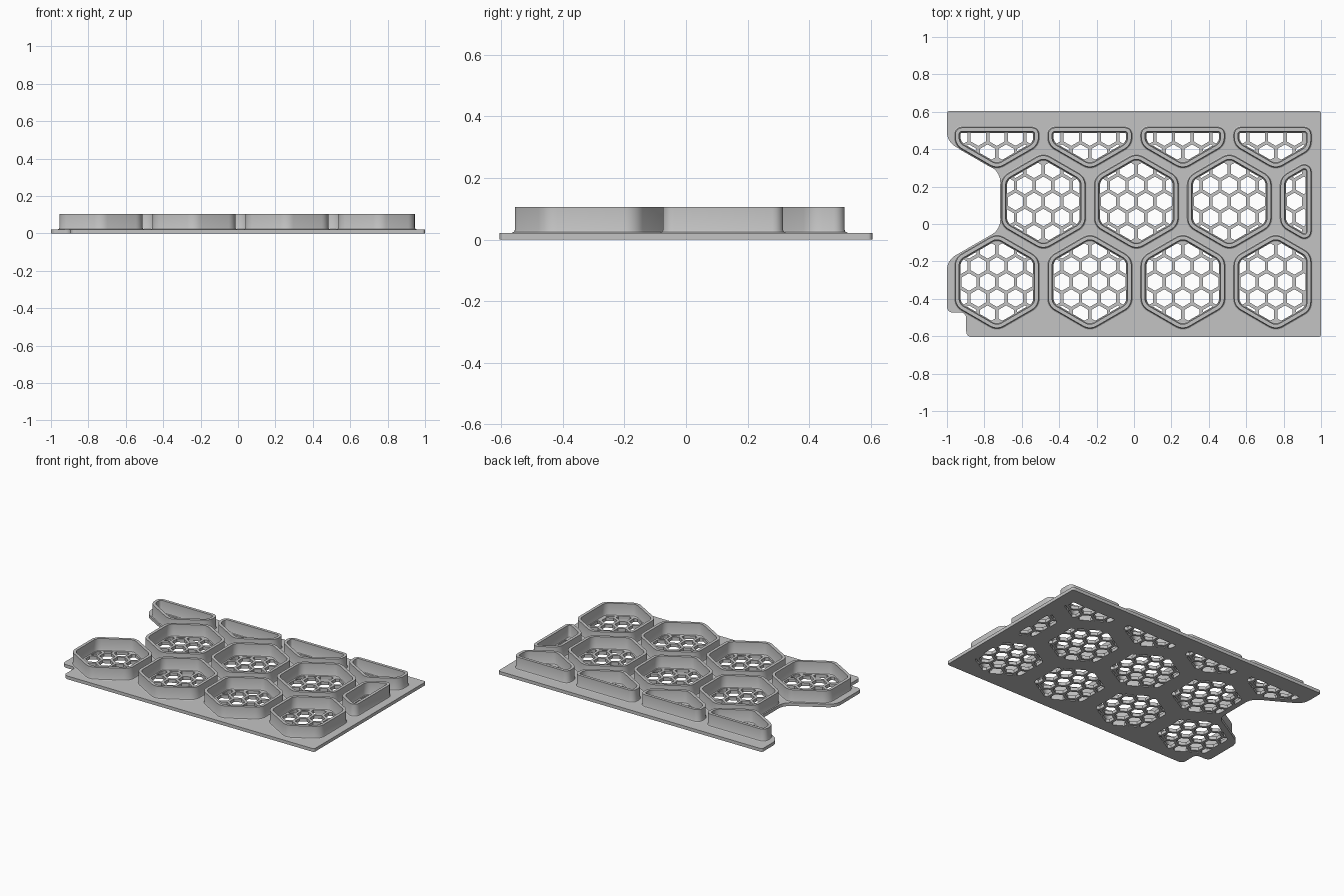
import bpy
import bmesh
import math
from mathutils import Vector

if "Cube" in bpy.data.objects:
    bpy.data.objects.remove(bpy.data.objects["Cube"], do_unlink=True)

PITCH = 0.497            # distance between neighbouring cups
ROW = PITCH * math.sqrt(3) / 2
APOTHEM = 0.222          # outer half width of a cup
PLATE_Z, TOP_Z = 0.022, 0.105
MESH_PITCH = PITCH / 5   # spacing of the small grille holes
BAR = 0.018              # grille bar width
RIGHT, BACK = 0.945, 0.515   # cups are cut off at these limits

grey = bpy.data.materials.new("mid_grey")
grey.use_nodes = True
grey.diffuse_color = (0.55, 0.55, 0.55, 1)
grey.node_tree.nodes["Principled BSDF"].inputs["Base Color"].default_value = (0.55, 0.55, 0.55, 1)


def clip(poly, normal, dist):
    """Keep the part of a convex polygon where normal . p <= dist."""
    out = []
    for a, b in zip(poly, poly[1:] + poly[:1]):
        da, db = normal.dot(a) - dist, normal.dot(b) - dist
        if da <= 0:
            out.append(a)
        if da * db < 0:
            out.append(a.lerp(b, da / (da - db)))
    return out


def hexagon(centre, apothem):
    radius = apothem / math.cos(math.pi / 6)
    return [centre + radius * Vector((math.cos(a), math.sin(a)))
            for a in (math.radians(30 + 60 * k) for k in range(6))]


def area(poly):
    return abs(sum(a.x * b.y - a.y * b.x for a, b in zip(poly, poly[1:] + poly[:1]))) / 2


def rounded(poly, radius_of, steps=6):
    """Replace each corner by an arc; radius_of(index, angle) gives its radius."""
    out = []
    for i, v in enumerate(poly):
        a = (poly[i - 1] - v).normalized()
        b = (poly[(i + 1) % len(poly)] - v).normalized()
        angle = a.angle(b)
        r = radius_of(i, angle)
        centre = v + (a + b).normalized() * r / math.sin(angle / 2)
        t = r / math.tan(angle / 2)
        start = (v + a * t - centre).normalized()
        end = (v + b * t - centre).normalized()
        out += [centre + r * start.slerp(end, k / steps).normalized() for k in range(steps + 1)]
    return out


def cup_outline(centre, offset):
    """Rounded hexagon, trimmed at the right and back limits, grown by offset."""
    poly = hexagon(centre, APOTHEM + offset)
    poly = clip(poly, Vector((1, 0)), RIGHT + offset)
    poly = clip(poly, Vector((0, 1)), BACK + offset)
    return rounded(poly, lambda i, ang: max(0.006, (0.07 if ang > 1.9 else 0.035) + offset))


def grille_holes(centre, border):
    """Small hexagons that fill a cup, trimmed to its floor."""
    holes = []
    for j in range(-3, 4):
        for i in range(-4, 5):
            shift = 0.5 * ((j + 1) % 2)
            c = centre + MESH_PITCH * Vector((i + shift, j * math.sqrt(3) / 2))
            hole = hexagon(c, (MESH_PITCH - BAR) / 2)
            for a, b in zip(border, border[1:] + border[:1]):
                edge = b - a
                if edge.length < 1e-6 or not hole:
                    continue
                normal = Vector((edge.y, -edge.x)).normalized()
                hole = clip(hole, normal, normal.dot(a))
            if len(hole) > 2 and area(hole) > 0.0002:
                holes.append(hole)
    return holes


def add_object(name, mesh):
    obj = bpy.data.objects.new(name, mesh)
    mesh.materials.clear()
    mesh.materials.append(grey)
    bpy.context.collection.objects.link(obj)
    return obj


def filled_slab(name, loops, height):
    """Flat slab with holes from closed outlines."""
    curve = bpy.data.curves.new(name + "_outline", "CURVE")
    curve.dimensions = "2D"
    curve.fill_mode = "BOTH"
    curve.extrude = height / 2
    for loop in loops:
        spline = curve.splines.new("POLY")
        spline.points.add(len(loop) - 1)
        for point, p in zip(spline.points, loop):
            point.co = (p.x, p.y, 0, 1)
        spline.use_cyclic_u = True
    helper = bpy.data.objects.new(name + "_helper", curve)
    bpy.context.collection.objects.link(helper)
    bpy.context.view_layer.update()
    depsgraph = bpy.context.evaluated_depsgraph_get()
    mesh = bpy.data.meshes.new_from_object(helper.evaluated_get(depsgraph))
    bpy.data.objects.remove(helper, do_unlink=True)
    for v in mesh.vertices:
        v.co.z += height / 2
    for face in mesh.polygons:
        face.use_smooth = False
    return add_object(name, mesh)


# wall section: outward offset and height, with a small fillet at each foot
SECTION = [(0.009, PLATE_Z), (0.003, 0.025), (0, 0.032), (0, TOP_Z),
           (-0.02, TOP_Z), (-0.02, 0.032), (-0.023, 0.025), (-0.028, PLATE_Z)]


def cup_wall(name, centre):
    bm = bmesh.new()
    rings = [[bm.verts.new((p.x, p.y, z)) for p in cup_outline(centre, off)]
             for off, z in SECTION]
    n = len(rings[0])
    for lower, upper in zip(rings, rings[1:] + rings[:1]):
        for k in range(n):
            m = (k + 1) % n
            bm.faces.new((lower[k], lower[m], upper[m], upper[k]))
    bmesh.ops.recalc_face_normals(bm, faces=bm.faces)
    mesh = bpy.data.meshes.new(name)
    bm.to_mesh(mesh)
    bm.free()
    return add_object(name, mesh)


# cup centres: front, middle and back rows
first = Vector((-0.733, -0.31))
centres = [first + Vector(((col + 0.5 * (row % 2)) * PITCH, row * ROW))
           for row in range(3) for col in range(4)]

# base plate: a hexagonal bay on one side and a notched front corner
corners = [(-0.897, -0.605, 0.03), (1, -0.605, 0.015), (1, 0.605, 0.015),
           (-1, 0.605, 0.015), (-1, 0.44, 0.09), (-0.715, 0.276, 0.09),
           (-0.715, -0.03, 0.09), (-1, -0.194, 0.09), (-1, -0.473, 0.03),
           (-0.897, -0.473, 0.03)]
outline = rounded([Vector(c[:2]) for c in corners], lambda i, ang: corners[i][2])

loops = [outline]
walls = []
for index, centre in enumerate(centres):
    loops += grille_holes(centre, cup_outline(centre, SECTION[-1][0]))
    walls.append(cup_wall(f"cup_wall_{index + 1}", centre))
filled_slab("base_plate", loops, PLATE_Z)

# smooth the rounded walls, keep the rims sharp
bpy.ops.object.select_all(action="DESELECT")
for wall in walls:
    wall.select_set(True)
bpy.context.view_layer.objects.active = walls[0]
bpy.ops.object.shade_smooth_by_angle(angle=math.radians(35))
